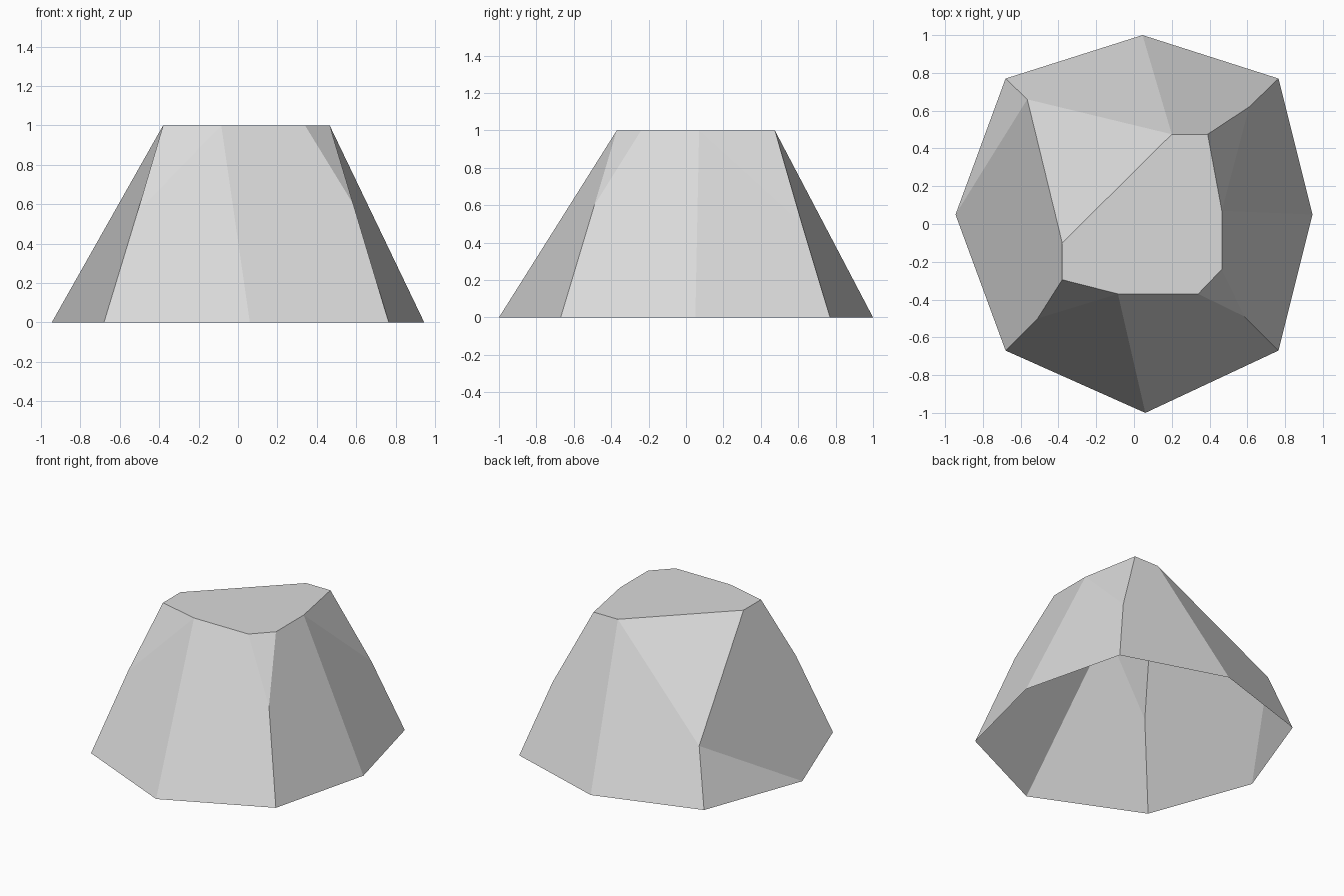
import bpy
import bmesh

default_cube = bpy.data.objects.get("Cube")
if default_cube:
    bpy.data.objects.remove(default_cube, do_unlink=True)


def make_material(name, colour):
    mat = bpy.data.materials.new(name)
    mat.use_nodes = True
    mat.diffuse_color = colour
    for node in mat.node_tree.nodes:
        if node.type == 'BSDF_PRINCIPLED':
            node.inputs["Base Color"].default_value = colour
    return mat


# Corners of the rock, one letter each: ground ring, chipped corners, flat top
base_ring = dict(zip("ABCDEFGH", [
    (-.68, -.67), (.06, -1), (.765, -.67), (.945, .05),
    (.765, .77), (.045, 1), (-.68, .77), (-.945, .05)]))
chipped_corners = dict(zip("pqrs", [
    (-.51, -.5, .56), (.585, -.49, .6), (.61, .62, .5), (-.565, .66, .38)]))
top_ring = dict(zip("abcdefgh", [
    (-.38, -.295), (-.085, -.37), (.34, -.37), (.465, -.24),
    (.465, .07), (.39, .475), (.2, .475), (-.38, -.1)]))

# Facets as corner letters, counter-clockwise from outside; underside is open.
# The first letter decides how a slightly bent facet folds, so it bulges outward.
side_facets = ["BbpA", "bBCqc", "edqCD", "DEre", "gfrEF", "FGsg", "GHs", "sHApah"]
corner_chips = ["pba", "qdc", "erf", "gsh"]
flat_top = ["abcdefgh"]

# Build the faceted rock
bm = bmesh.new()
corners = {}
for letter, (x, y) in base_ring.items():
    corners[letter] = bm.verts.new((x, y, 0))
for letter, position in chipped_corners.items():
    corners[letter] = bm.verts.new(position)
for letter, (x, y) in top_ring.items():
    corners[letter] = bm.verts.new((x, y, 1))
for facet in side_facets + corner_chips + flat_top:
    face = bm.faces.new([corners[letter] for letter in facet])
    face.smooth = False

mesh = bpy.data.meshes.new("rock")
bm.to_mesh(mesh)
bm.free()
mesh.materials.append(make_material("light grey stone", (.7, .7, .7, 1)))
rock = bpy.data.objects.new("rock", mesh)
bpy.context.collection.objects.link(rock)
